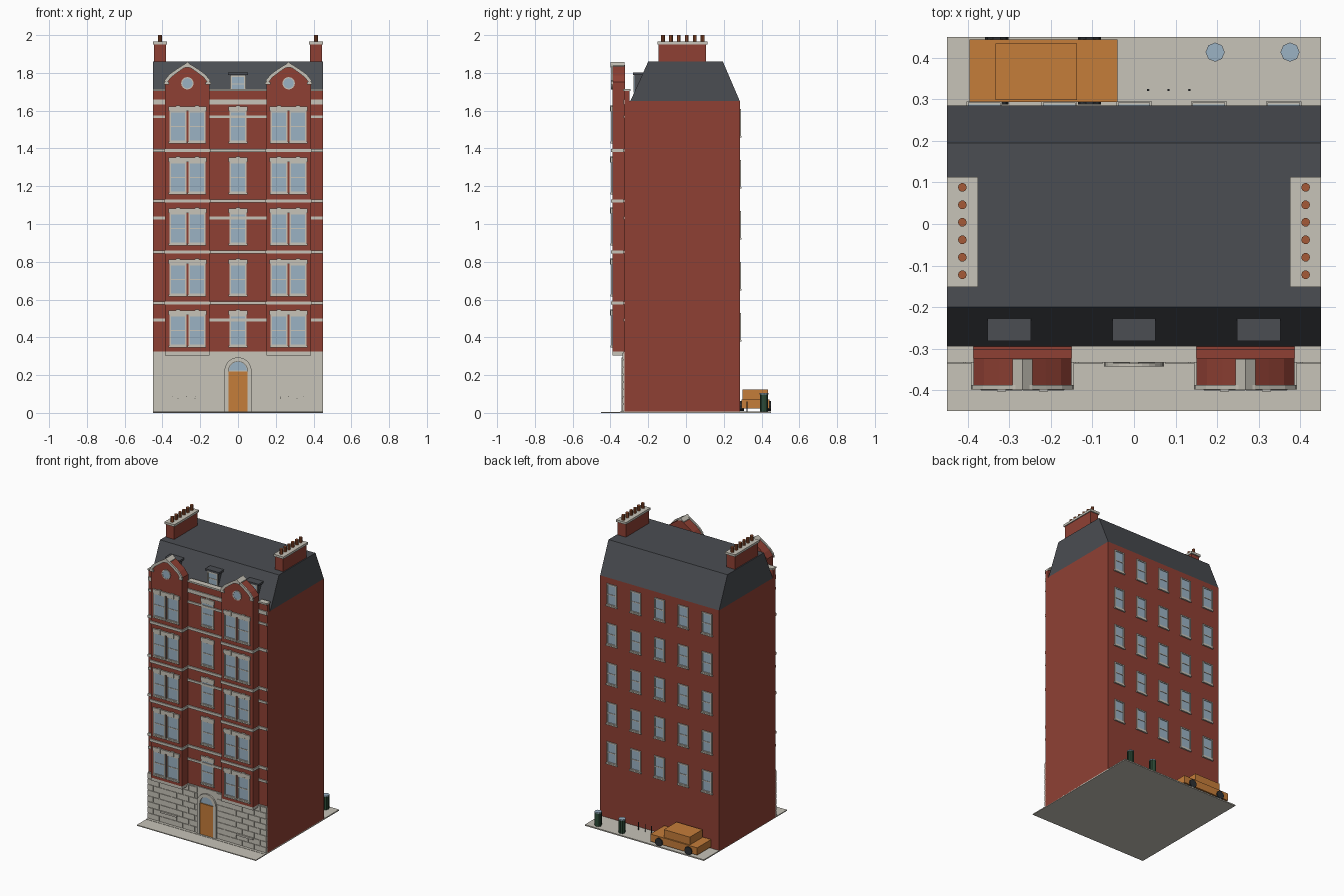
import bpy, bmesh
from math import sin, cos, pi

cube = bpy.data.objects.get("Cube")
if cube:
    bpy.data.objects.remove(cube, do_unlink=True)


def material(name, rgb):
    m = bpy.data.materials.new(name)
    m.use_nodes = True
    col = (*rgb, 1)
    m.diffuse_color = col
    m.node_tree.nodes["Principled BSDF"].inputs["Base Color"].default_value = col
    return m


BRICK = material("red_brick", (.275, .051, .034))
STONE = material("pale_stone", (.571, .546, .479))
SLATE = material("grey_slate", (.069, .074, .084))
GLASS = material("blue_glass", (.328, .445, .552))
ORANGE = material("orange_paint", (.558, .205, .042))
GREEN = material("dark_green", (.026, .07, .038))
CLAY = material("terracotta", (.376, .102, .038))
DARK = material("dark_rubber", (.026, .03, .034))


class Part:
    """One object gathered from boxes and prisms."""
    def __init__(self, name, mat):
        self.name, self.mat, self.bm = name, mat, bmesh.new()

    def prism(self, pts, a, b, axis="y"):
        place = {"x": lambda p, t: (t, p[0], p[1]),
                 "y": lambda p, t: (p[0], t, p[1]),
                 "z": lambda p, t: (p[0], p[1], t)}[axis]
        r0 = [self.bm.verts.new(place(p, a)) for p in pts]
        r1 = [self.bm.verts.new(place(p, b)) for p in pts]
        self.bm.faces.new(r0)
        self.bm.faces.new(r1)
        for i in range(len(pts)):
            j = (i + 1) % len(pts)
            self.bm.faces.new((r0[i], r0[j], r1[j], r1[i]))

    def box(self, x0, x1, y0, y1, z0, z1):
        self.prism([(x0, z0), (x1, z0), (x1, z1), (x0, z1)], y0, y1)

    def disc(self, u, v, r, a, b, axis, n):
        self.prism(arc(u, v, r, 0, 2 * pi, n)[:-1], a, b, axis)

    def ribbon(self, inner, outer, a, b):
        for i in range(len(inner) - 1):
            self.prism([inner[i], inner[i + 1], outer[i + 1], outer[i]], a, b)

    def done(self):
        bmesh.ops.recalc_face_normals(self.bm, faces=self.bm.faces)
        me = bpy.data.meshes.new(self.name)
        self.bm.to_mesh(me)
        self.bm.free()
        me.materials.append(self.mat)
        bpy.context.collection.objects.link(bpy.data.objects.new(self.name, me))


def arc(u, v, r, a0, a1, n):
    return [(u + r * cos(a0 + (a1 - a0) * i / n),
             v + r * sin(a0 + (a1 - a0) * i / n)) for i in range(n + 1)]


HALF, FRONT, BACK, BAY, EAVE, BASE = .45, -.325, .285, -.39, 1.65, .325
FLOORS = [.355 + .27 * i for i in range(5)]
BAYS = (-.268, .268)
BAY_W = .118

# Ground: pavement and front kerb strip
p = Part("pavement", STONE)
p.box(-HALF, HALF, -.35, .45, 0, .008)
p.box(-HALF, HALF, -.45, -.35, 0, .006)
p.done()

# Main brick block with front parapet
p = Part("main_walls", BRICK)
p.box(-HALF, HALF, FRONT, BACK, .004, EAVE)
p.box(-HALF, HALF, FRONT, -.3, EAVE, 1.703)
p.done()

# Mansard roof
p = Part("mansard_roof", SLATE)
p.prism([(-.295, EAVE), (-.2, 1.86), (.195, 1.86), (BACK, EAVE)], -HALF, HALF, "x")
p.done()

# Stone ground floor with staggered blocks
p = Part("stone_base", STONE)
p.box(-HALF, HALF, -.331, FRONT + .002, .004, BASE)
for row in range(8):
    z = .01 + row * .039
    x = -HALF - (row % 2) * .045
    while x < HALF:
        a, b = max(x, -HALF), min(x + .086, HALF)
        if b < -.075 or a > .075:
            p.box(a, b, -.335, -.33, z, z + .035)
        else:
            if a < -.08:
                p.box(a, -.075, -.335, -.33, z, z + .035)
            if b > .08:
                p.box(.075, b, -.335, -.33, z, z + .035)
        x += .09
for s in (-1, 1):
    p.box(s * .288 - .062, s * .288 + .062, -.342, -.33, .074, .086)
p.done()

# Entrance door, fanlight and arched surround
p = Part("front_door", ORANGE)
p.box(-.05, .05, -.338, -.33, .008, .22)
p.done()
p = Part("fanlight", GLASS)
p.prism(arc(0, .224, .047, 0, pi, 12), -.337, -.33)
p.done()
p = Part("door_surround", STONE)
p.ribbon(arc(0, .222, .05, 0, pi, 12), arc(0, .222, .072, 0, pi, 12), -.342, -.33)
for s in (-1, 1):
    p.box(s * .061 - .011, s * .061 + .011, -.342, -.33, .006, .222)
p.done()

# Projecting bays with shaped gables
slope = [(BAY_W, 1.752), (.092, 1.785), (.055, 1.812), (.022, 1.834), (0, 1.842)]
gable = slope + [(-x, z) for x, z in reversed(slope[:-1])]
bays = Part("bay_walls", BRICK)
trim = Part("gable_coping", STONE)
panes = Part("round_windows", GLASS)
for c in BAYS:
    bays.prism([(c - BAY_W, BASE), (c + BAY_W, BASE)]
               + [(c + x, z) for x, z in gable], BAY, FRONT + .002)
    trim.box(c - BAY_W, c + BAY_W, BAY, FRONT, .305, BASE)
    low = [(c + x * .95, z - .010) for x, z in gable]
    high = [(c + x * 1.03, z + .008) for x, z in gable]
    trim.ribbon(low, high, BAY - .008, BAY + .003)
    trim.prism([(c - .024, 1.828), (c + .024, 1.828), (c + .024, 1.838),
                (c, 1.858), (c - .024, 1.838)], BAY - .009, FRONT)
    for s in (-1, 1):
        x = c + s * (BAY_W - .008)
        trim.box(x - .014, x + .014, BAY - .008, BAY + .003, 1.738, 1.752)
    panes.disc(c, 1.745, .028, BAY - .004, BAY + .002, "y", 16)
    trim.ribbon(arc(c, 1.745, .027, 0, 2 * pi, 16),
                arc(c, 1.745, .033, 0, 2 * pi, 16), BAY - .006, BAY + .002)
for part in (bays, trim, panes):
    part.done()

# Stone string courses, wrapping the bays at each floor
p = Part("string_courses", STONE)
GAPS = [(-HALF, -.386), (-.15, .15), (.386, HALF)]
for z in (.573, .843, 1.113, 1.38):
    p.box(-HALF, HALF, FRONT - .008, FRONT + .002, z, z + .018)
    for c in BAYS:
        p.box(c - BAY_W - .006, c + BAY_W + .006, BAY - .007, FRONT, z, z + .018)
for z, h in ((.485, .015), (1.025, .015), (1.56, .015), (1.632, .026)):
    for a, b in GAPS:
        p.box(a, b, FRONT - .007, FRONT + .002, z, z + h)
for a, b in GAPS:
    p.box(a, b, FRONT - .008, -.293, 1.703, 1.714)
p.done()

# Sash windows for front, bays, rear and dormers
glass = Part("window_glass", GLASS)
frames = Part("window_frames", STONE)


def window(cx, z, w, h, y, s, lintel=0, sill=.01):
    def bar(x0, x1, z0, z1, d, part=frames):
        part.box(cx + x0, cx + x1, y - s * .002, y + s * d, z + z0, z + z1)
    r, t = w / 2, .008
    bar(-r, r, 0, h, .002, glass)
    bar(-r, -r + t, 0, h, .007)
    bar(r - t, r, 0, h, .007)
    bar(-r, r, h - t, h, .007)
    bar(-r, r, 0, t, .007)
    bar(-r, r, h * .5 - .003, h * .5 + .003, .005)
    if sill:
        bar(-r - .004, r + .004, -.008, .001, sill)
    if lintel:
        bar(-r - .005, r + .005, h, h + lintel, .009)
        bar(-.011, .011, h - .003, h + lintel + .005, .012)


for z in FLOORS:
    window(0, z, .092, .163, FRONT, -1, .024)
    for c in BAYS:
        for dx in (-.0505, .0505):
            window(c + dx, z, .09, .163, BAY, -1, .024)
    for i in range(-2, 3):
        window(i * .18, z + .03, .078, .145, BACK, 1)

# Dormers
p = Part("dormers", SLATE)
for x in (-.3, 0, .3):
    p.box(x - .042, x + .042, -.272, -.2, EAVE + .01, 1.79)
    p.box(x - .052, x + .052, -.281, -.215, 1.788, 1.801)
    window(x, 1.695, .078, .092, -.272, -1, 0, 0)
p.done()
glass.done()
frames.done()

# Chimney stacks, caps and pots
stack = Part("chimney_stacks", BRICK)
cap = Part("chimney_caps", STONE)
pots = Part("chimney_pots", CLAY)
for s in (-1, 1):
    x = s * .4125
    stack.box(x - .031, x + .031, -.145, .105, 1.8, 1.952)
    cap.box(x - .0375, x + .0375, -.152, .113, 1.95, 1.965)
    for i in range(6):
        pots.disc(x, -.122 + .042 * i, .0105, 1.96, 2, "z", 10)
for part in (stack, cap, pots):
    part.done()

# Parked car
p = Part("car_body", ORANGE)
p.box(-.395, -.04, .293, .443, .022, .072)
p.box(-.333, -.137, .298, .434, .072, .125)
p.done()
p = Part("car_wheels", DARK)
for x in (-.33, -.107):
    for y in (.287, .43):
        p.disc(x, .036, .028, y, y + .02, "y", 10)
p.done()

# Rubbish bins with lids
body = Part("bins", GREEN)
lid = Part("bin_lids", GLASS)
for x in (.195, .375):
    body.disc(x, .413, .02, .008, .1, "z", 8)
    for u, v in arc(x, .413, .02, 0, 2 * pi, 8)[:-1]:
        body.box(u - .002, u + .002, v - .002, v + .002, .012, .098)
    lid.disc(x, .413, .023, .098, .105, "z", 8)
body.done()
lid.done()

# Short posts
p = Part("posts", DARK)
for x in (.034, .083, .133):
    p.disc(x, .322, .003, .006, .06, "z", 8)
p.done()
